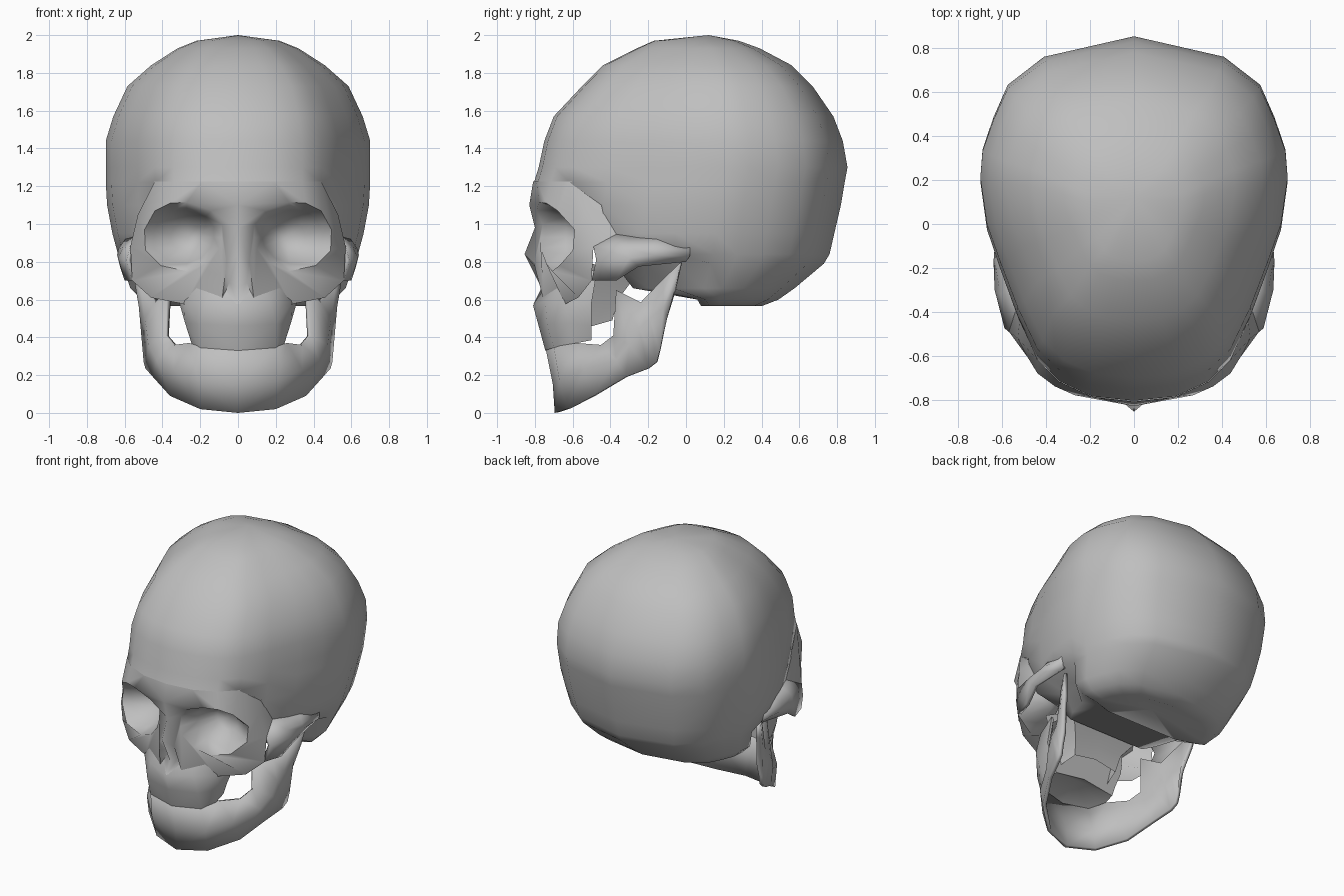
import bpy, bmesh, math
from mathutils import Vector

if "Cube" in bpy.data.objects:
    bpy.data.objects.remove(bpy.data.objects["Cube"], do_unlink=True)

bone = bpy.data.materials.new("bone_grey")
bone.use_nodes = True
COL = (0.52, 0.52, 0.52, 1)
bone.diffuse_color = COL
bone.node_tree.nodes["Principled BSDF"].inputs["Base Color"].default_value = COL


def build(name, verts, faces, centre, thickness=0, angle=65):
    """Half mesh on +x, mirrored, with normals facing away from centre."""
    bm = bmesh.new()
    vs = [bm.verts.new(v) for v in verts]
    for f in faces:
        bm.faces.new([vs[i] for i in f])
    bmesh.ops.remove_doubles(bm, verts=bm.verts[:], dist=0.0005)
    bmesh.ops.recalc_face_normals(bm, faces=bm.faces[:])
    c = Vector(centre)
    if sum(f.normal.dot(f.calc_center_median() - c) * f.calc_area() for f in bm.faces) < 0:
        bmesh.ops.reverse_faces(bm, faces=bm.faces[:])
    me = bpy.data.meshes.new(name)
    bm.to_mesh(me)
    bm.free()
    me.materials.append(bone)
    ob = bpy.data.objects.new(name, me)
    bpy.context.collection.objects.link(ob)
    ob.modifiers.new("mirror", "MIRROR").use_clip = True
    if thickness:
        s = ob.modifiers.new("thickness", "SOLIDIFY")
        s.thickness, s.offset = thickness, -1
    bpy.ops.object.select_all(action="DESELECT")
    ob.select_set(True)
    bpy.context.view_layer.objects.active = ob
    bpy.ops.object.shade_smooth_by_angle(angle=math.radians(angle))


def grid(rows):
    """Quads between successive rows of points."""
    n = len(rows[0])
    verts = [p for r in rows for p in r]
    faces = [(i * n + j, i * n + j + 1, (i + 1) * n + j + 1, (i + 1) * n + j)
             for i in range(len(rows) - 1) for j in range(n - 1)]
    return verts, faces


# Cranium: one egg-shaped outline scaled at each height; the front is cut back
# below the brow, and the sides are drawn in under the temples ahead of the ears
EGG = [(0, -.81), (.19, -.79), (.34, -.72), (.44, -.62), (.53, -.42), (.61, -.2), (.67, -.02),
       (.70, .2), (.69, .33), (.64, .48), (.575, .63), (.41, .76), (0, .855)]
# height, half width, front, back, front cut
LEVELS = [(1.97, .22, -.17, .28, -1), (1.93, .32, -.26, .39, -1), (1.84, .46, -.44, .56, -1),
          (1.73, .585, -.55, .67, -1), (1.57, .66, -.70, .78, -1), (1.44, .70, -.75, .83, -1),
          (1.30, .70, -.78, .855, -1), (1.22, .70, -.805, .84, -1), (1.10, .693, -.82, .82, -.47),
          (.95, .665, -.82, .785, -.47), (.84, .635, -.80, .76, -.40), (.79, .615, -.78, .73, -.38),
          (.66, .57, -.65, .575, -.28), (.60, .51, -.50, .49, .06), (.565, .42, -.30, .40, .08)]
rows = [[(0, .12, 2.0)] * len(EGG)]
for z, w, f, b, cut in LEVELS:
    rows.append([(x / .7 * w * (.7 if z < .8 and y < 0 else 1),
                  max(cut, f + (y + .81) / 1.665 * (b - f)), z) for x, y in EGG])
rows.append([(0, .18, .64)] * len(EGG))
build("cranium", *grid(rows), (0, 0, 1.2))

# Eye sockets: rim, surrounding face bone, and two loops going into the hollow
RIM = [(.085, -.76, 1.0), (.14, -.79, 1.07), (.27, -.78, 1.115), (.36, -.74, 1.11), (.44, -.68, 1.07),
       (.495, -.59, .97), (.49, -.60, .86), (.41, -.67, .78), (.27, -.71, .75), (.17, -.74, .79),
       (.10, -.77, .87), (.085, -.77, .93)]
OUTER = [(0, -.80, .98), (0, -.83, 1.10), (.19, -.787, 1.225), (.34, -.718, 1.225), (.44, -.62, 1.225),
         (.53, -.52, 1.05), (.57, -.49, .88), (.56, -.50, .70), (.46, -.57, .61), (.28, -.64, .575),
         (.085, -.755, .60), (.06, -.805, .79)]
mid = [(.28 + (x - .28) * .78, y * .4 - .33, .93 + (z - .93) * .78) for x, y, z in RIM]
deep = [(.27 + (x - .28) * .4, -.51, .93 + (z - .93) * .4) for x, y, z in RIM]
loops = [OUTER, RIM, mid, deep, [(.26, -.49, .93)] * len(RIM)]
verts, faces = grid([l + l[:1] for l in loops])
# Nose bridge, nasal opening, forehead gusset and the wall back to the temple
n = len(verts)
verts += [(0, -.855, .84), (0, -.808, .575), (0, -.765, .66), (.045, -.725, .69), (0, -.809, 1.225),
          (.52, -.39, 1.21), (.51, -.34, 1.05), (.53, -.30, .90)]
tip, spine, septum, hollow, brow, wall_a, wall_b, wall_c = range(n, n + 8)
faces += [(0, tip, 11), (tip, hollow, 11), (11, hollow, 10), (10, hollow, spine),
          (spine, hollow, septum), (septum, hollow, tip), (1, 2, brow),
          (4, 5, wall_b, wall_a), (5, 6, wall_c, wall_b)]
build("face_and_eye_sockets", verts, faces, (0, -.2, .85), angle=85)

# Cheekbone arch running back to the ear, its upper edge sunk into the temple
build("cheek_arch", *grid([
    [(.52, -.40, .95), (.55, -.28, .94), (.59, -.15, .93), (.62, .02, .92)],
    [(.57, -.49, .88), (.61, -.32, .875), (.632, -.18, .87), (.63, .02, .86)],
    [(.59, -.475, .81), (.635, -.30, .82), (.64, -.17, .835), (.625, .02, .83)],
    [(.56, -.50, .70), (.60, -.37, .70), (.625, -.25, .775), (.60, .0, .80)]]),
    (0, -.2, .8), .025, 85)

# Upper jaw: rounded block with a hollow palate and a back wall
build("upper_jaw", *grid([
    [(0, -.58, .45)] * 5,
    [(0, -.745, .33), (.20, -.70, .345), (.245, -.60, .365), (.235, -.50, .385), (0, -.50, .42)],
    [(0, -.78, .46), (.20, -.735, .47), (.28, -.62, .475), (.26, -.50, .46), (0, -.50, .46)],
    [(0, -.81, .57), (.17, -.745, .59), (.285, -.645, .58), (.31, -.50, .58), (0, -.50, .58)],
    [(0, -.68, .72), (.10, -.68, .72), (.26, -.63, .72), (.30, -.47, .76), (0, -.47, .76)]]),
    (0, -.6, .55))

# Bone block joining the upper jaw to the skull base
build("palate_support", *grid([
    [(0, -.53, .45), (.20, -.53, .45), (.17, -.39, .49), (0, -.39, .52)],
    [(0, -.53, .62), (.24, -.53, .62), (.19, -.36, .60), (0, -.36, .60)],
    [(0, -.53, .80), (.30, -.53, .80), (.28, -.27, .72), (0, -.27, .72)]]),
    (0, -.45, .6))

# Lower jaw: columns from chin to hinge, each bottom, middle, top
build("lower_jaw", *grid([
    [(0, -.695, 0), (0, -.705, .15), (0, -.742, .335)],
    [(.20, -.63, .02), (.21, -.67, .17), (.20, -.70, .35)],
    [(.36, -.49, .09), (.34, -.54, .23), (.26, -.58, .37)],
    [(.45, -.32, .19), (.43, -.37, .28), (.34, -.45, .36)],
    [(.49, -.20, .235), (.475, -.30, .36), (.385, -.385, .41)],
    [(.50, -.155, .27), (.485, -.25, .45), (.375, -.37, .65)],
    [(.505, -.14, .33), (.495, -.19, .50), (.44, -.24, .585)],
    [(.50, -.12, .42), (.525, -.12, .56), (.52, -.12, .71)],
    [(.505, -.10, .50), (.54, -.06, .65), (.565, -.03, .795)]]),
    (0, -.35, .3), .025)
